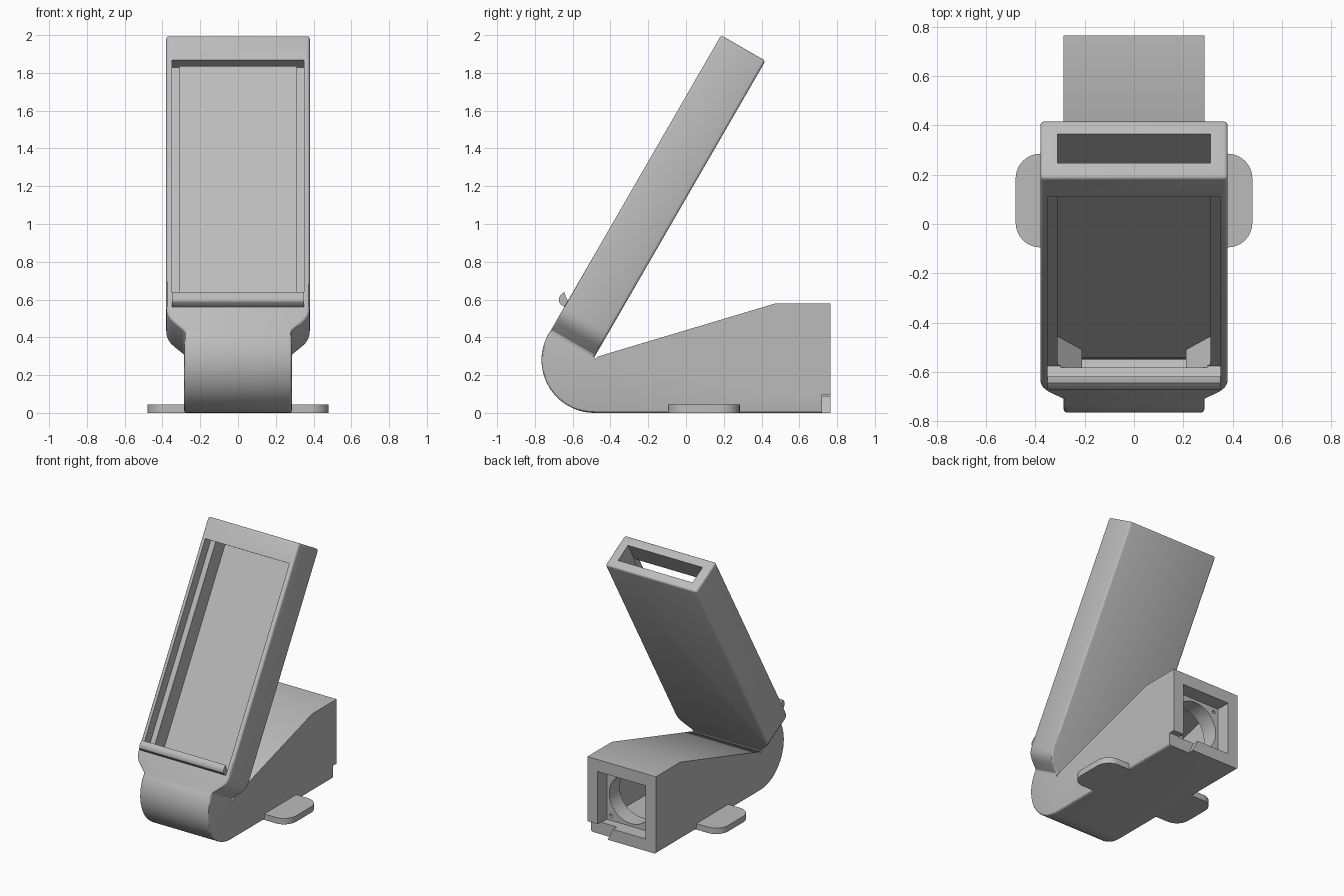
import bpy, bmesh, math
from mathutils import Vector

if "Cube" in bpy.data.objects:
    bpy.data.objects.remove(bpy.data.objects["Cube"])

grey = bpy.data.materials.new("plain grey")
grey.diffuse_color = (0.5, 0.5, 0.5, 1)
grey.use_nodes = True
grey.node_tree.nodes["Principled BSDF"].inputs["Base Color"].default_value = grey.diffuse_color

# Placement rules: turn (a, b, depth) into world points
def side(y, z, x): return Vector((x, y, z))
def flat(x, y, z): return Vector((x, y, z))
def rear(x, z, y): return Vector((x, y, z))
def tilted(x, s, t):  # s runs up the leaning panel, t into it from the front
    return Vector((x, -0.72 + 0.5 * s + 0.866 * t, 0.43 + 0.866 * s - 0.5 * t))

def prism(name, pts, place, lo, hi, bevel=0, pick=None):
    """Extrude an outline between two depths; optionally round picked edges."""
    bm = bmesh.new()
    a = [bm.verts.new(place(p[0], p[1], lo)) for p in pts]
    b = [bm.verts.new(place(p[0], p[1], hi)) for p in pts]
    bm.faces.new(a)
    bm.faces.new(b[::-1])
    n = len(pts)
    for i in range(n):
        bm.faces.new((a[i], b[i], b[(i + 1) % n], a[(i + 1) % n]))
    bmesh.ops.recalc_face_normals(bm, faces=bm.faces)
    if bevel:
        bmesh.ops.bevel(bm, geom=[e for e in bm.edges if pick(e)], offset=bevel,
                        segments=3, profile=0.5, affect='EDGES', clamp_overlap=True)
    me = bpy.data.meshes.new(name)
    bm.to_mesh(me)
    bm.free()
    ob = bpy.data.objects.new(name, me)
    bpy.context.collection.objects.link(ob)
    me.materials.append(grey)
    return ob

def select(ob):
    bpy.ops.object.select_all(action='DESELECT')
    ob.select_set(True)
    bpy.context.view_layer.objects.active = ob

def cut(ob, *cutters):
    for c in cutters:
        select(ob)
        m = ob.modifiers.new("cut", 'BOOLEAN')
        m.operation, m.solver, m.object = 'DIFFERENCE', 'EXACT', c
        bpy.ops.object.modifier_apply(modifier=m.name)
        bpy.data.objects.remove(c)

def rect(x0, x1, y0, y1):
    return [(x0, y0), (x1, y0), (x1, y1), (x0, y1)]

def arc(cx, cy, r, a0, a1, n):
    return [(cx + r * math.cos(math.radians(a0 + (a1 - a0) * i / n)),
             cy + r * math.sin(math.radians(a0 + (a1 - a0) * i / n))) for i in range(n + 1)]

# Leaning panel: straight sides that curve in to the neck
half = [(0.285, 0), (0.288, 0.012), (0.34, 0.06), (0.358, 0.08), (0.371, 0.103),
        (0.378, 0.128), (0.38, 0.155), (0.38, 1.812)]
outline = half + [(-x, s) for x, s in reversed(half)]
foot = tilted(0, 0, 0)
def above_foot(e):
    s = [0.5 * (v.co.y - foot.y) + 0.866 * (v.co.z - foot.z) for v in e.verts]
    if max(s) < 0.005:
        return False
    long_side = abs(s[0] - s[1]) > 0.001
    return long_side or min(s) > 1.8
panel = prism("panel", outline, tilted, 0, 0.271, 0.015, above_foot)
duct = [(-0.21, -0.1), (0.21, -0.1), (0.21, 0.06), (0.31, 0.17),
        (0.31, 2), (-0.31, 2), (-0.31, 0.17), (-0.21, 0.06)]
cut(panel,
    prism("duct_cutter", duct, tilted, 0.07, 0.207),
    prism("window_cutter", rect(-0.35, 0.35, 0.156, 1.66), tilted, -0.05, 0.077))

# Base: sloping body with a round front
hinge = (-0.485, 0.28)
body = [(0.765, 0), (0.765, 0.58), (0.475, 0.58), (-0.468, 0.298), (-0.485, 0.28), (-0.485, 0.2945)]
body += [(-0.72, 0.43)] + arc(*hinge, 0.28, 152, 270, 20)
def under_edge(e):
    p, q = (v.co for v in e.verts)
    if abs(p.x - q.x) > 0.001:
        return False
    return all(v.z < 0.001 or (v.y < -0.5 and (v - Vector((v.x, *hinge))).length > 0.26) for v in (p, q))
base = prism("base", body, side, -0.285, 0.285, 0.014, under_edge)
hollow = [(-0.634, 0.438), (-0.516, 0.37)] + arc(*hinge, 0.064, 150, 280, 8)
hollow += [(0.45, 0.48), (0.53, 0.48), (0.53, 0.09)] + arc(*hinge, 0.2, 270, 150, 14)
cut(base,
    prism("hollow_cutter", hollow, side, -0.21, 0.21),
    prism("recess_cutter", rect(-0.2, 0.2, 0.09, 0.49), rear, 0.655, 0.8),
    prism("bore_cutter", arc(0, 0.29, 0.18, 0, 352.5, 47), rear, 0.5, 0.68),
    prism("notch_cutter", [(0.3, -0.01), (0.12, -0.01), (0.07, 0.095), (0.3, 0.095)], rear, 0.72, 0.8),
    *[prism("screw_cutter", arc(i * 0.165, 0.29 + j * 0.165, 0.013, 0, 330, 11), rear, 0.62, 0.67)
      for i in (-1, 1) for j in (-1, 1)])

# Lip along the bottom of the window
lip = prism("lip", [(-0.645, 0.64), (-0.632, 0.605), (-0.618, 0.58), (-0.642, 0.56),
                    (-0.662, 0.573), (-0.673, 0.59), (-0.673, 0.608), (-0.664, 0.624)],
            side, -0.35, 0.35)

# Mounting ears on both sides
parts = [panel, base, lip]
for sgn, name in ((1, "right_ear"), (-1, "left_ear")):
    pts = [(0.27, -0.095)] + arc(0.38, 0.005, 0.1, -90, 0, 8) + arc(0.38, 0.185, 0.1, 0, 90, 8) + [(0.27, 0.285)]
    parts.append(prism(name, [(sgn * x, y) for x, y in pts], flat, 0, 0.045))

for ob in parts:
    select(ob)
    bpy.ops.object.shade_smooth_by_angle(angle=math.radians(30))
